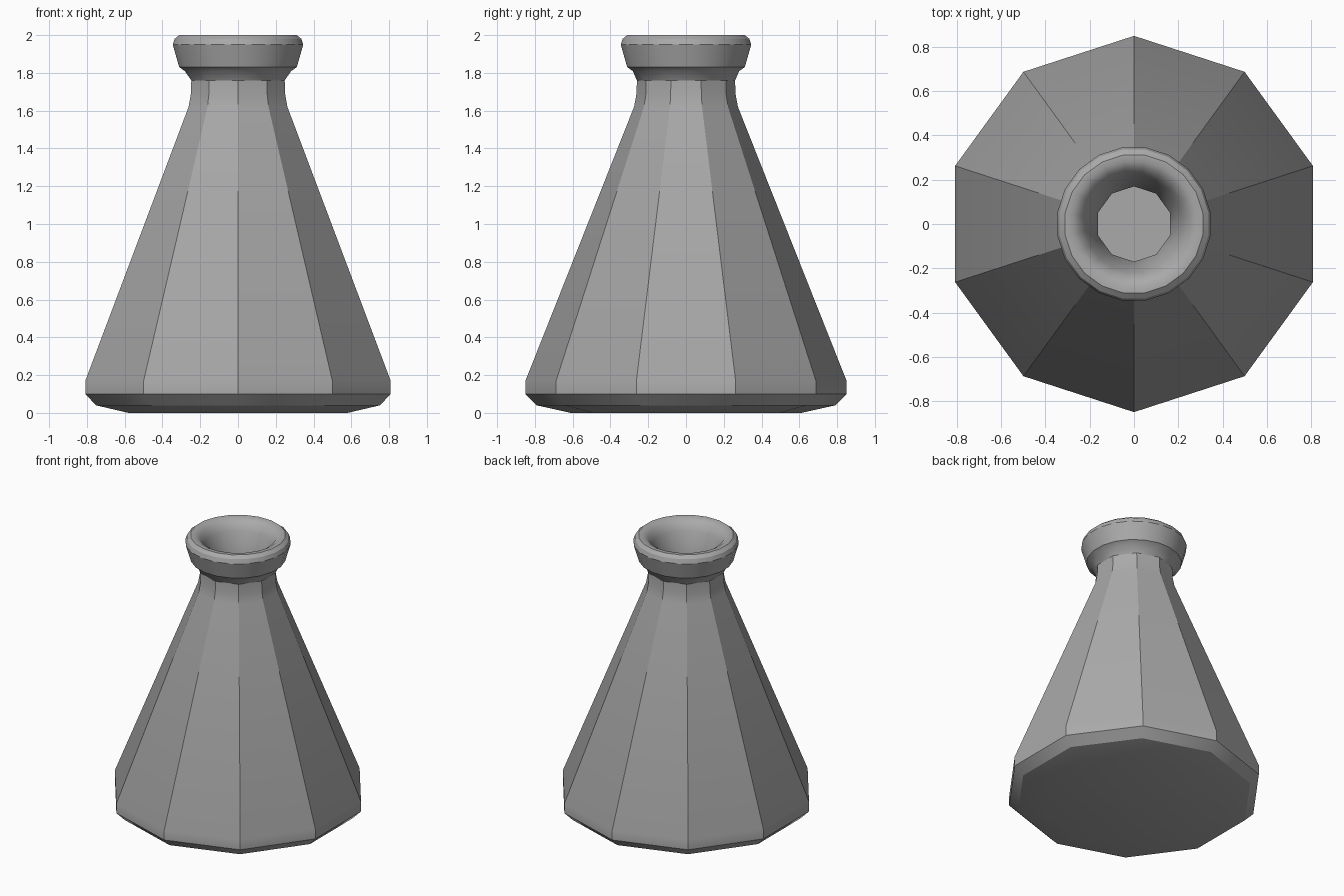
import bpy, bmesh
from math import sin, cos, pi, radians

cube = bpy.data.objects.get("Cube")
if cube:
    bpy.data.objects.remove(cube)

# One plain material
grey = bpy.data.materials.new("plain_grey")
grey.use_nodes = True
colour = (0.4, 0.4, 0.4, 1)
grey.diffuse_color = colour
grey.node_tree.nodes["Principled BSDF"].inputs["Base Color"].default_value = colour

SIDES = 10
bm = bmesh.new()


def ring(radius, z, count):
    # Rings of twenty straddle each corner of the ten-sided rings
    start = -pi / 2 - (pi / count if count > SIDES else 0)
    return [bm.verts.new((radius * cos(start + 2 * pi * i / count),
                          radius * sin(start + 2 * pi * i / count), z))
            for i in range(count)]


def bridge(a, b):
    if len(a) == len(b):
        for i in range(len(a)):
            j = (i + 1) % len(a)
            bm.faces.new((a[i], a[j], b[j], b[i]))
        return
    # Ten sides to twenty: a triangle at each corner, a quad on each side
    few, many = (a, b) if len(a) < len(b) else (b, a)
    for i in range(SIDES):
        j = (i + 1) % SIDES
        bm.faces.new((few[i], many[2 * i + 1], many[2 * i]))
        bm.faces.new((few[i], few[j], many[2 * j], many[2 * i + 1]))


# Profile from the base, up the outside, over the lip and down the inside
body = [(0.61, 0), (0.79, 0.04), (0.85, 0.1), (0.85, 0.17),
        (0.275, 1.62), (0.262, 1.69), (0.26, 1.76)]
lip = [(0.285, 1.81), (0.315, 1.83), (0.35, 1.95), (0.34, 1.98), (0.315, 2.0),
       (0.285, 2.0), (0.25, 1.98), (0.22, 1.93), (0.195, 1.85)]
inside = [(0.17, 1.76), (0.18, 1.6), (0.74, 0.18), (0.7, 0.1)]

rings = [ring(r, z, SIDES) for r, z in body]
rings += [ring(r, z, 2 * SIDES) for r, z in lip]
rings += [ring(r, z, SIDES) for r, z in inside]
for lower, upper in zip(rings, rings[1:]):
    bridge(lower, upper)
bm.faces.new(rings[0])
bm.faces.new(rings[-1])
bmesh.ops.recalc_face_normals(bm, faces=bm.faces[:])

mesh = bpy.data.meshes.new("flask")
bm.to_mesh(mesh)
bm.free()
mesh.materials.append(grey)
flask = bpy.data.objects.new("flask", mesh)
bpy.context.collection.objects.link(flask)

# Soft lip and base, crisp side edges
bpy.ops.object.select_all(action="DESELECT")
flask.select_set(True)
bpy.context.view_layer.objects.active = flask
bpy.ops.object.shade_smooth_by_angle(angle=radians(32))
